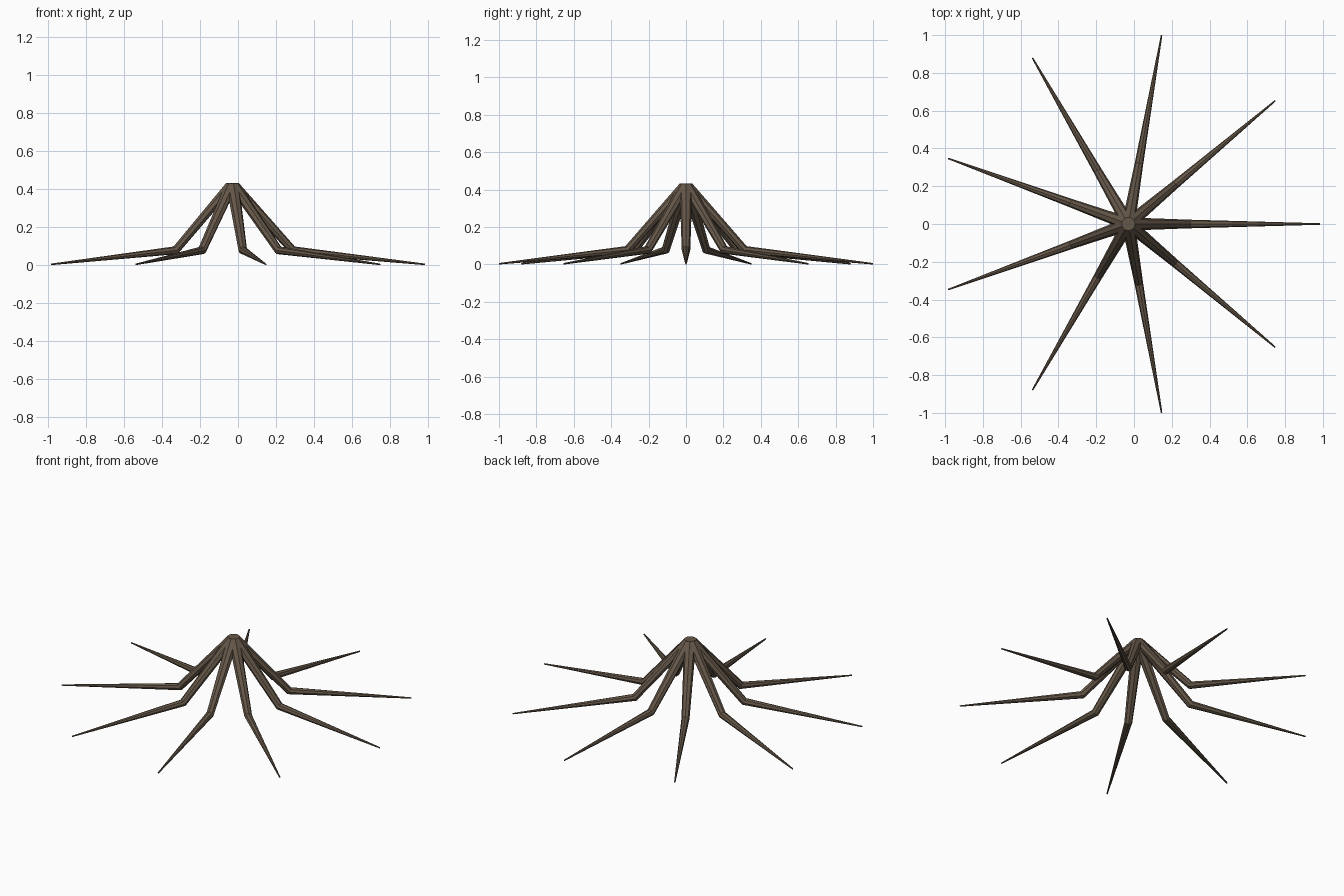
import bpy, bmesh
from math import cos, sin, pi, radians
from mathutils import Vector

if "Cube" in bpy.data.objects:
    bpy.data.objects.remove(bpy.data.objects["Cube"])

SIDES = 8
ROOTS = 9
CENTRE_X = -0.03

bark = bpy.data.materials.new("bark")
bark.diffuse_color = (0.13, 0.095, 0.065, 1)
bark.use_nodes = True
bark.node_tree.nodes["Principled BSDF"].inputs["Base Color"].default_value = bark.diffuse_color

# radial distance, height, radius, tilt of the ring's in-plane axis from horizontal
PATH = [(0.0, 0.432, 0.035, 0),
        (0.318, 0.078, 0.023, 60),
        (1.015, 0.004, 0.004, 85)]


def make_root(name, angle):
    """One bent, tapering root made of three connected rings."""
    bm = bmesh.new()
    out = Vector((cos(angle), sin(angle), 0))
    side = Vector((-sin(angle), cos(angle), 0))
    up = Vector((0, 0, 1))
    rings = []
    for dist, z, r, tilt in PATH:
        axis = out * cos(radians(tilt)) + up * sin(radians(tilt))
        mid = Vector((CENTRE_X, 0, 0)) + out * dist + up * z
        rings.append([bm.verts.new(mid + r * (axis * cos(2 * pi * i / SIDES)
                                              + side * sin(2 * pi * i / SIDES)))
                      for i in range(SIDES)])
    for a, b in zip(rings, rings[1:]):
        for i in range(SIDES):
            j = (i + 1) % SIDES
            bm.faces.new((a[i], a[j], b[j], b[i]))
    bm.faces.new(rings[0])
    bm.faces.new(rings[-1])
    bmesh.ops.recalc_face_normals(bm, faces=bm.faces)
    mesh = bpy.data.meshes.new(name)
    bm.to_mesh(mesh)
    bm.free()
    mesh.materials.append(bark)
    bpy.context.collection.objects.link(bpy.data.objects.new(name, mesh))


# ring of roots spreading from the crown
for k in range(ROOTS):
    make_root(f"root_{k + 1}", 2 * pi * k / ROOTS)
